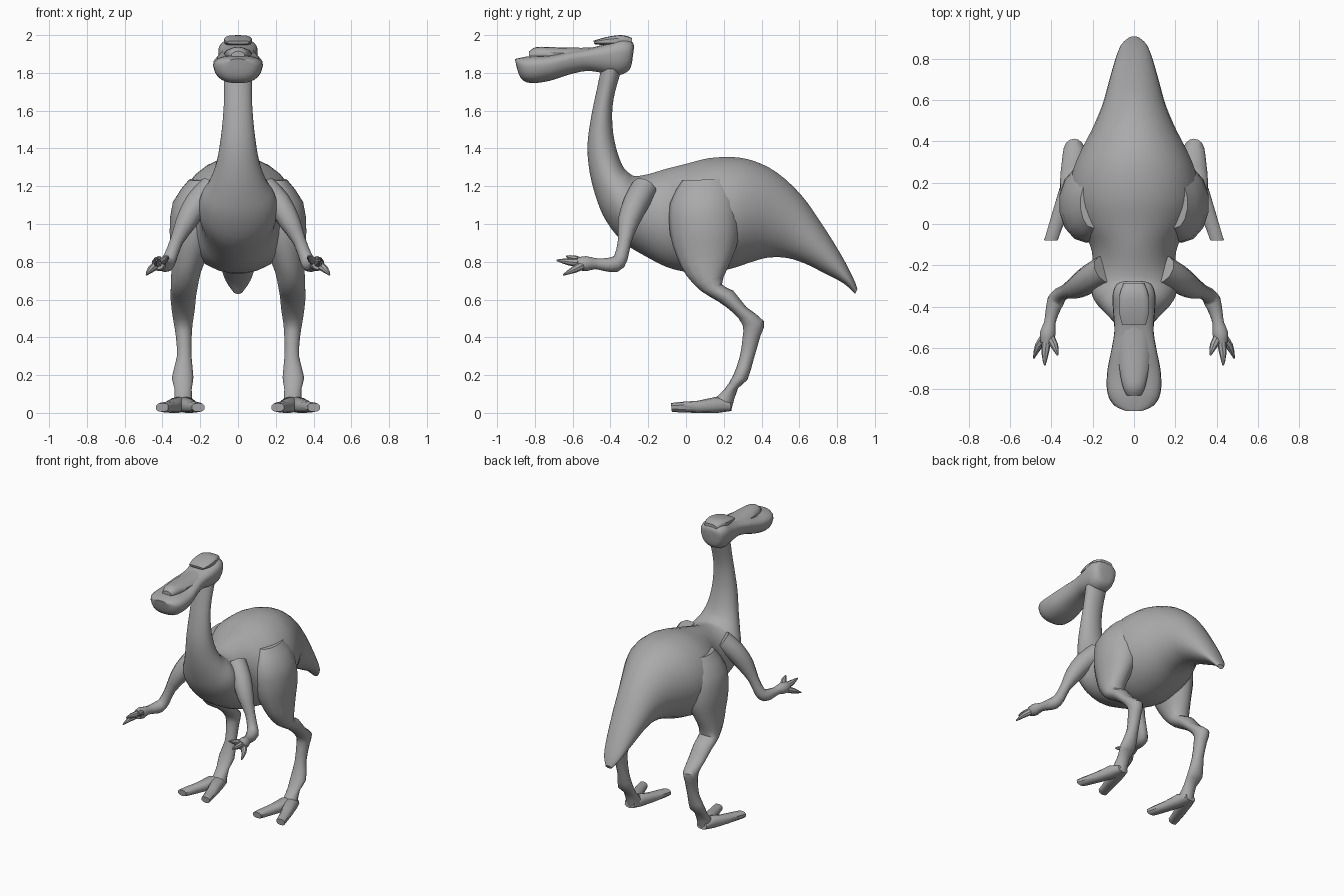
import bpy, bmesh, math
from mathutils import Vector

grey = bpy.data.materials.new("plain grey")
grey.diffuse_color = (0.4, 0.4, 0.4, 1)


def spline(rows, steps):
    """Catmull-Rom through rows of numbers."""
    out = []
    n = len(rows)
    for i in range(n - 1):
        p0, p1, p2, p3 = (rows[max(i - 1, 0)], rows[i], rows[i + 1], rows[min(i + 2, n - 1)])
        for s in range(steps):
            t = s / steps
            out.append([0.5 * (2 * b + (c - a) * t + (2 * a - 5 * b + 4 * c - d) * t * t
                               + (3 * b - a - 3 * c + d) * t ** 3)
                        for a, b, c, d in zip(p0, p1, p2, p3)])
    return out + [list(rows[-1])]


def skin(name, rings, mirror=False, angle=40):
    """Join rings of points into a closed tube."""
    bm = bmesh.new()
    vs = [[bm.verts.new(p) for p in r] for r in rings]
    n = len(vs[0])
    for a, b in zip(vs, vs[1:]):
        for i in range(n):
            j = (i + 1) % n
            bm.faces.new((a[i], a[j], b[j], b[i]))
    bm.faces.new(vs[0][::-1])
    bm.faces.new(vs[-1])
    bmesh.ops.recalc_face_normals(bm, faces=bm.faces)
    me = bpy.data.meshes.new(name)
    bm.to_mesh(me)
    bm.free()
    me.materials.append(grey)
    ob = bpy.data.objects.new(name, me)
    bpy.context.collection.objects.link(ob)
    bpy.ops.object.select_all(action='DESELECT')
    ob.select_set(True)
    bpy.context.view_layer.objects.active = ob
    bpy.ops.object.shade_smooth_by_angle(angle=math.radians(angle))
    if mirror:
        ob.modifiers.new("mirror", 'MIRROR').use_mirror_merge = False
    return ob


def loft(name, rows, n=16, steps=3, power=1.0, egg=0.0, **kw):
    """Rows: centre x, upper y, upper z, lower y, lower z, half width."""
    rings = []
    for x, yt, zt, yb, zb, w in spline(rows, steps):
        c = Vector((x, (yt + yb) / 2, (zt + zb) / 2))
        up = Vector((0, (yt - yb) / 2, (zt - zb) / 2))
        ring = []
        for k in range(n):
            a = 2 * math.pi * (k + 0.5) / n
            co, si = math.cos(a), math.sin(a)
            co = math.copysign(abs(co) ** power, co)
            si = math.copysign(abs(si) ** power, si)
            ring.append(c + up * si + Vector((w * co * (1 + egg * si), 0, 0)))
        rings.append(ring)
    return skin(name, rings, **kw)


def tube(name, rows, n=10, steps=2, **kw):
    """Rows: x, y, z, radius."""
    pts = spline(rows, steps)
    rings = []
    for i, (x, y, z, r) in enumerate(pts):
        t = Vector(pts[min(i + 1, len(pts) - 1)][:3]) - Vector(pts[max(i - 1, 0)][:3])
        u = t.cross(Vector((1, 0, 0))).normalized()
        v = t.cross(u).normalized()
        rings.append([Vector((x, y, z)) + r * (u * math.cos(2 * math.pi * k / n)
                      + v * math.sin(2 * math.pi * k / n)) for k in range(n)])
    return skin(name, rings, **kw)


# Tail, trunk and neck in one sweep
loft("body", [
    (0, .908, .655, .895, .63, .025),
    (0, .885, .715, .835, .685, .065),
    (0, .82, .84, .74, .735, .095),
    (0, .72, 1.0, .63, .79, .125),
    (0, .61, 1.155, .53, .82, .155),
    (0, .48, 1.275, .43, .82, .205),
    (0, .36, 1.335, .34, .795, .26),
    (0, .25, 1.356, .25, .765, .30),
    (0, .12, 1.35, .12, .737, .315),
    (0, 0, 1.32, 0, .745, .28),
    (0, -.1, 1.295, -.1, .77, .215),
    (0, -.2, 1.265, -.2, .82, .20),
    (0, -.27, 1.255, -.33, .90, .21),
    (0, -.30, 1.27, -.42, 1.01, .195),
    (0, -.33, 1.30, -.47, 1.12, .155),
    (0, -.36, 1.37, -.51, 1.27, .115),
    (0, -.385, 1.48, -.522, 1.42, .092),
    (0, -.39, 1.6, -.50, 1.58, .078),
    (0, -.375, 1.7, -.475, 1.7, .074),
    (0, -.34, 1.82, -.45, 1.82, .078)], n=28)

# Skull and broad flat bill
loft("head", [
    (0, -.275, 1.935, -.285, 1.86, .035),
    (0, -.285, 1.965, -.30, 1.815, .08),
    (0, -.34, 1.98, -.35, 1.788, .1),
    (0, -.42, 1.955, -.42, 1.795, .098),
    (0, -.52, 1.93, -.52, 1.81, .092),
    (0, -.62, 1.915, -.62, 1.79, .108),
    (0, -.72, 1.895, -.72, 1.758, .126),
    (0, -.82, 1.89, -.82, 1.745, .124),
    (0, -.88, 1.88, -.875, 1.772, .093),
    (0, -.906, 1.873, -.90, 1.845, .04)], n=20, power=.75, egg=.18)

# Raised ridge along the bill
loft("bill_ridge", [
    (0, -.40, 1.94, -.40, 1.86, .08),
    (0, -.55, 1.933, -.55, 1.86, .08),
    (0, -.70, 1.936, -.70, 1.86, .072),
    (0, -.79, 1.937, -.79, 1.86, .055),
    (0, -.83, 1.915, -.83, 1.87, .035)], n=14)

# Flat brow plate on the crown
loft("brow", [
    (0, -.285, 1.985, -.285, 1.93, .05),
    (0, -.34, 2.0, -.34, 1.94, .07),
    (0, -.42, 1.99, -.42, 1.945, .074),
    (0, -.49, 1.97, -.485, 1.952, .058)], n=14, power=.6)

# Thigh, shin and ankle
loft("leg", [
    (.2, -.02, 1.23, .22, 1.24, .06),
    (.225, -.085, 1.11, .27, 1.12, .123),
    (.235, -.085, .95, .285, .97, .13),
    (.255, -.05, .83, .26, .86, .1),
    (.275, 0, .73, .22, .765, .08),
    (.285, .08, .645, .19, .68, .072),
    (.29, .17, .59, .25, .647, .069),
    (.29, .25, .53, .32, .56, .062),
    (.29, .30, .465, .413, .485, .051),
    (.287, .30, .4, .395, .41, .043),
    (.285, .285, .3, .36, .29, .04),
    (.293, .25, .2, .325, .175, .058),
    (.29, .2, .12, .275, .13, .046),
    (.29, .13, .06, .24, .015, .05)], n=14, steps=2, mirror=True)

# Two splayed toes on each foot
for name, tip in (("outer_toe", .402), ("inner_toe", .21)):
    d = tip - .295
    loft(name, [
        (.295, .235, .06, .24, .01, .04),
        (.295 + d * .2, .16, .085, .17, 0, .048),
        (.295 + d * .55, .06, .064, .06, 0, .042),
        (.295 + d * .85, -.03, .058, -.03, .002, .036),
        (tip, -.08, .052, -.075, .006, .034)],
        n=10, steps=1, power=.8, mirror=True)

# Arm from shoulder to palm
tube("arm", [
    (.14, -.22, 1.19, .07), (.215, -.265, 1.11, .068), (.275, -.305, 1.01, .057),
    (.325, -.325, .91, .036), (.36, -.345, .82, .037), (.38, -.375, .787, .042),
    (.397, -.43, .785, .034), (.408, -.48, .79, .029), (.418, -.53, .79, .04),
    (.422, -.575, .79, .032)], mirror=True)

# Three clawed fingers
for name, mid, tip in (
        ("inner_finger", (.385, -.59, .815), (.37, -.635, .83)),
        ("middle_finger", (.43, -.62, .80), (.432, -.685, .808)),
        ("outer_finger", (.462, -.59, .76), (.485, -.65, .73))):
    tube(name, [(.418, -.53, .79, .024), (*mid, .019), (*tip, .004)],
         n=8, mirror=True)
